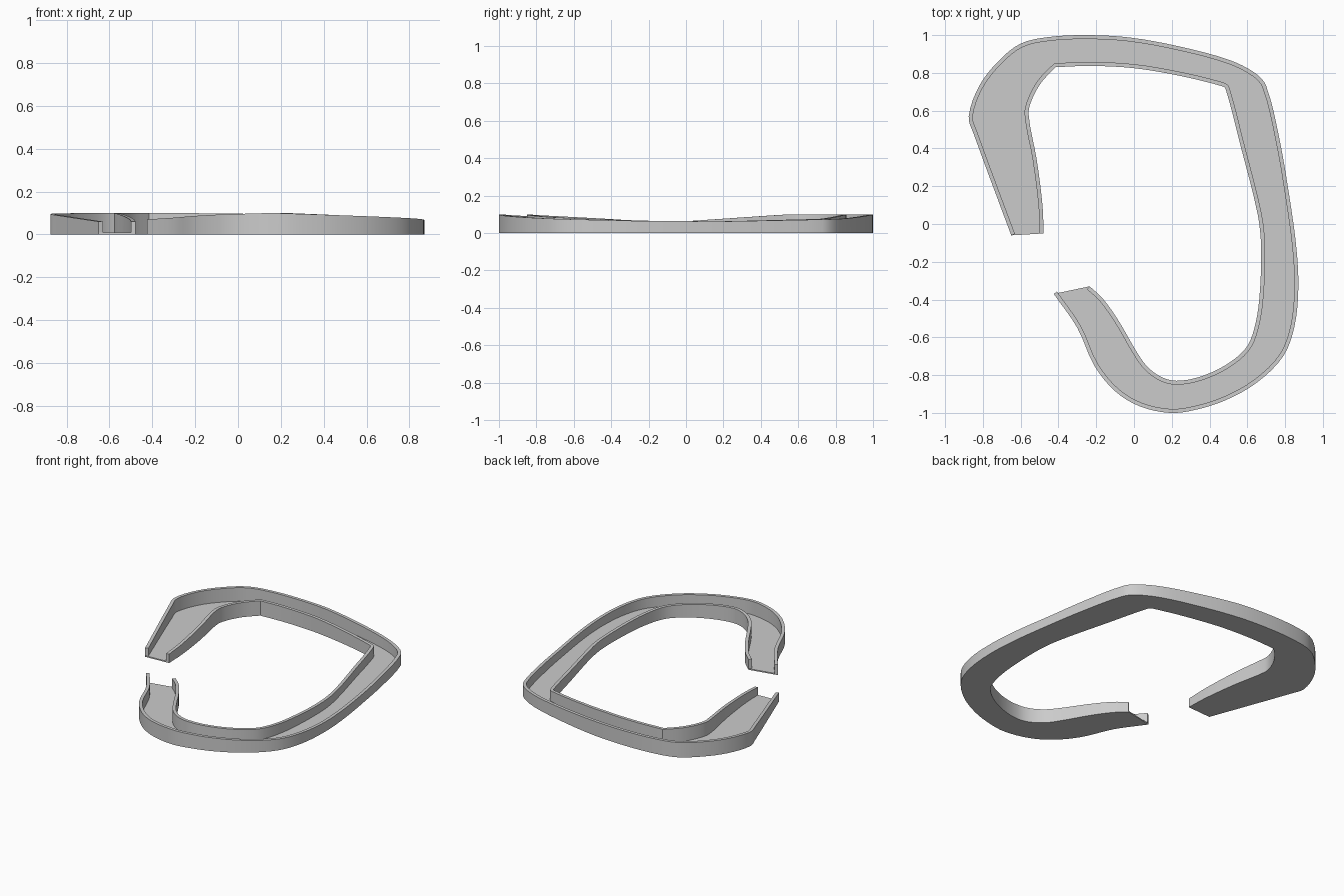
import bpy, bmesh
from mathutils import Vector

if "Cube" in bpy.data.objects:
    bpy.data.objects.remove(bpy.data.objects["Cube"])

FLOOR, WALL, STEPS = 0.008, 0.021, 4

# plan outlines, from the left opening clockwise to the lower opening (a repeated point is a sharp corner)
OUTER = [(-.65, -.06), (-.85, .48), (-.875, .57), (-.82, .73), (-.72, .86), (-.60, .955), (-.45, .99),
         (-.25, 1), (-.02, .987), (.24, .94), (.50, .87), (.64, .80), (.70, .73), (.77, .45),
         (.825, .13), (.86, -.13), (.87, -.34), (.85, -.54), (.79, -.70), (.65, -.84), (.48, -.935),
         (.32, -.985), (.19, -1), (.03, -.965), (-.10, -.885), (-.21, -.75), (-.30, -.55), (-.425, -.37)]
INNER = [(-.478, -.05), (-.485, .105), (-.515, .34), (-.558, .58), (-.54, .66), (-.49, .75), (-.415, .83),
         (-.415, .83), (-.235, .837), (0, .825), (.24, .785), (.465, .73), (.485, .715), (.56, .43),
         (.655, .05), (.673, -.13), (.663, -.40), (.635, -.56), (.59, -.66), (.48, -.75), (.345, -.81),
         (.225, -.83), (.145, -.81), (.07, -.755), (.01, -.67), (-.08, -.515), (-.165, -.395), (-.235, -.33)]
# wall height by fraction of the length
HEIGHT = [(0, .06), (.13, .098), (.23, .1), (.31, .097), (.43, .075), (.55, .062), (.64, .066),
          (.71, .076), (.84, .1), (.89, .092), (1, .07)]


def smooth_path(points):
    p = [Vector(q) for q in points]
    out = []
    for i in range(len(p) - 1):
        a, b = p[i], p[i + 1]
        length = (b - a).length
        if length == 0:
            continue
        ta = (b - p[max(i - 1, 0)]).normalized() * length
        tb = (p[min(i + 2, len(p) - 1)] - a).normalized() * length
        for k in range(STEPS):
            t = k / STEPS
            out.append(a * (2*t**3 - 3*t**2 + 1) + ta * (t**3 - 2*t**2 + t)
                       + b * (3*t**2 - 2*t**3) + tb * (t**3 - t**2))
    return out + [p[-1]]


def wall_height(f):
    for (f0, h0), (f1, h1) in zip(HEIGHT, HEIGHT[1:]):
        if f <= f1:
            return h0 + (h1 - h0) * (f - f0) / (f1 - f0)
    return HEIGHT[-1][1]


def finish(name, bm):
    bmesh.ops.recalc_face_normals(bm, faces=bm.faces)
    mesh = bpy.data.meshes.new(name)
    bm.to_mesh(mesh)
    bm.free()
    ob = bpy.data.objects.new(name, mesh)
    bpy.context.collection.objects.link(ob)
    bpy.context.view_layer.objects.active = ob
    bpy.ops.object.select_all(action='DESELECT')
    ob.select_set(True)
    bpy.ops.object.shade_smooth_by_angle(angle=0.5)


def make_wall(name, path, side):
    bm = bmesh.new()
    total = sum((b - a).length for a, b in zip(path, path[1:]))
    run, rings = 0, []
    for i, p in enumerate(path):
        before, after = path[max(i - 1, 0)], path[min(i + 1, len(path) - 1)]
        if i:
            run += (p - before).length
        d = (after - before).normalized()
        q = p + Vector((d.y, -d.x)) * WALL * side
        h = wall_height(run / total)
        rings.append([bm.verts.new((v.x, v.y, z)) for v, z in
                      ((p, FLOOR), (q, FLOOR), (q, h), (p, h))])
    for r, s in zip(rings, rings[1:]):
        for k in range(4):
            bm.faces.new((r[k], r[(k + 1) % 4], s[(k + 1) % 4], s[k]))
    bm.faces.new(rings[0])
    bm.faces.new(rings[-1])
    finish(name, bm)


outer, inner = smooth_path(OUTER), smooth_path(INNER)
make_wall("outer_wall", outer, 1)
make_wall("inner_wall", inner, -1)

# flat channel floor filling the space between both outlines
bm = bmesh.new()
face = bm.faces.new([bm.verts.new((v.x, v.y, 0)) for v in outer + inner[::-1]])
new = bmesh.ops.extrude_face_region(bm, geom=[face], use_keep_orig=True)["geom"]
for v in new:
    if isinstance(v, bmesh.types.BMVert):
        v.co.z = FLOOR
bmesh.ops.triangulate(bm, faces=[f for f in bm.faces if len(f.verts) > 4])
finish("channel_floor", bm)
